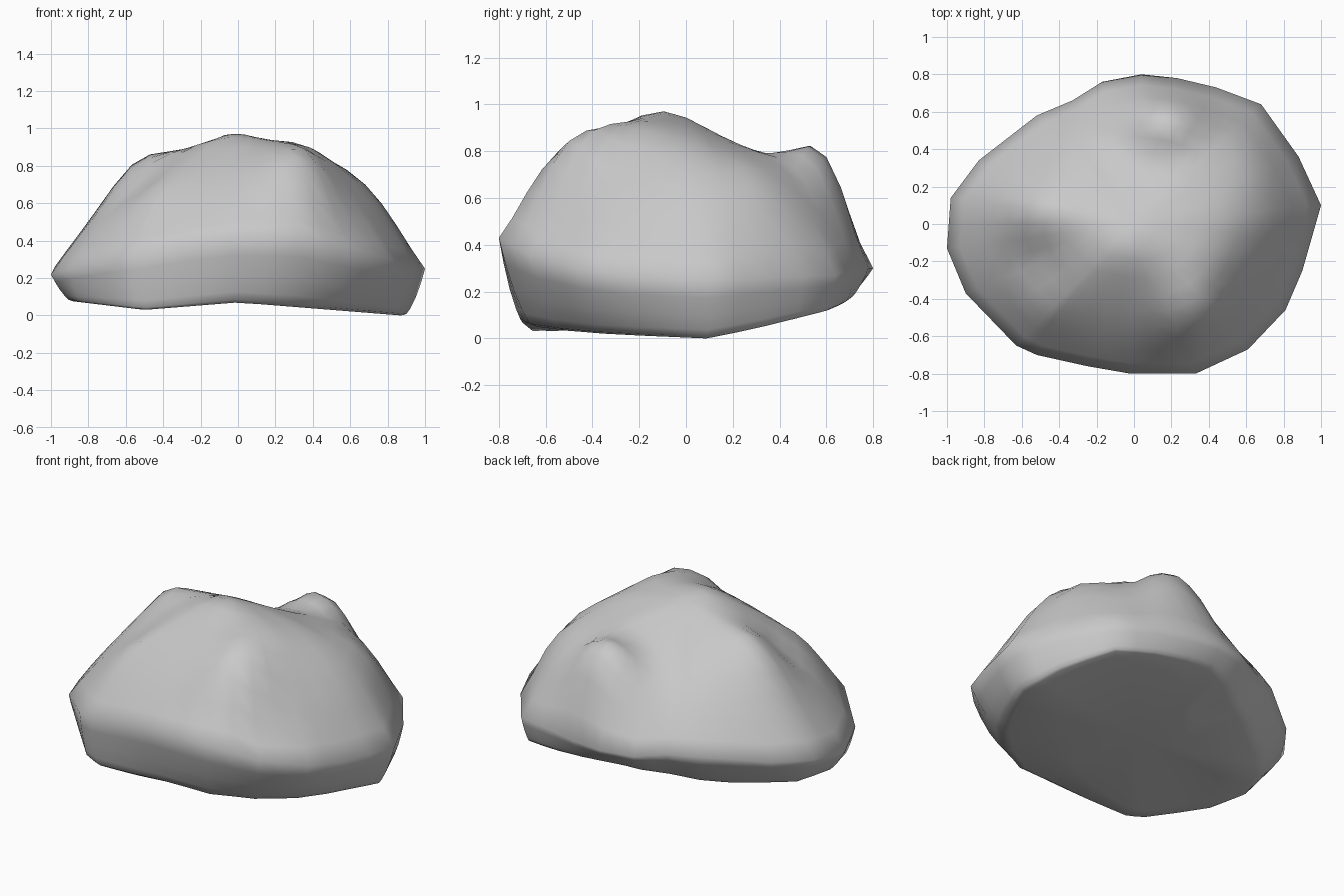
import bpy
import bmesh
import math
from mathutils import Vector

cube = bpy.data.objects.get("Cube")
if cube:
    bpy.data.objects.remove(cube, do_unlink=True)

# Widest outline of the boulder, counterclockwise
OUTLINE = [
    (1, .1, .25), (.88, .36, .26), (.68, .64, .27), (.44, .73, .3),
    (.23, .78, .3), (.04, .8, .3), (-.17, .76, .3), (-.33, .66, .32),
    (-.52, .58, .32), (-.83, .34, .28), (-.98, .14, .26), (-1, -.13, .22),
    (-.9, -.37, .25), (-.63, -.65, .32), (-.52, -.7, .34), (-.25, -.76, .4),
    (-.02, -.8, .43), (.33, -.8, .43), (.61, -.67, .36), (.81, -.46, .3),
    (.9, -.25, .27),
]

# Lumps and hollows: x, y, height, spread
LUMPS = [
    (.36, -.5, .15, .14), (.35, -.23, .05, .14), (.56, -.6, -.06, .1),
    (.08, .57, .13, .12), (.26, .59, .18, .13), (0, .33, -.1, .2),
    (-.03, -.13, .04, .11), (-.55, .09, .09, .13), (-.52, -.22, -.05, .1),
    (-.5, -.42, .04, .1), (.55, -.13, .06, .15), (.74, -.03, .04, .12),
    (.66, .33, .12, .16),
]
CROWN = .95
UPPER = [.12, .24, .36, .48, .58, .68, .77, .85, .93]
# Underside: share of the way in, share of the way down
LOWER = [(0, 0), (.2, .3), (.45, .6), (.72, .84), (.9, .96), (1.15, 1), (3, 1)]


def lumps(x, y):
    return sum(h * math.exp(-((x - a) ** 2 + (y - b) ** 2) / (2 * s * s))
               for a, b, h, s in LUMPS)


def top_point(p, t):
    x, y = p.x * t, p.y * t
    fade = min(1, (1 - t) * 6)
    z = p.z + (CROWN - p.z) * (1 - t * t) + lumps(x, y) * fade
    return Vector((x, y, z))


def base_height(x, y):
    return .07 - .08 * abs(x) + .2 * max(-x - .5, 0) + .2 * max(y - .1, 0)


def low_point(p, inward, drop):
    # The base is tucked in most at the front left and back right corners
    inset = .13 - .2 * p.x * p.y
    scale = 1 - max(inset, .05) * inward
    x, y = p.x * scale, p.y * scale
    return Vector((x, y, p.z + (base_height(x, y) - p.z) * drop))


# Stations around the outline, with midpoints
corners = [Vector(p) for p in OUTLINE]
stations = []
for i, p in enumerate(corners):
    stations += [p, p.lerp(corners[(i + 1) % len(corners)], .5)]
count = len(stations)

# Boulder surface: crown, rings down the sides, base
bm = bmesh.new()
crown = bm.verts.new((0, 0, CROWN + lumps(0, 0)))
rings = [[bm.verts.new(top_point(p, t)) for p in stations] for t in UPPER]
rings += [[bm.verts.new(low_point(p, k, d)) for p in stations] for k, d in LOWER]
base = bm.verts.new((0, 0, base_height(0, 0)))
for i in range(count):
    j = (i + 1) % count
    bm.faces.new((crown, rings[0][i], rings[0][j]))
    for a, b in zip(rings, rings[1:]):
        bm.faces.new((a[i], b[i], b[j], a[j]))
    bm.faces.new((base, rings[-1][j], rings[-1][i]))
bmesh.ops.recalc_face_normals(bm, faces=bm.faces)

# Rest on the ground
lowest = min(v.co.z for v in bm.verts)
bmesh.ops.translate(bm, verts=bm.verts, vec=(0, 0, -lowest))
mesh = bpy.data.meshes.new("boulder")
bm.to_mesh(mesh)
bm.free()
boulder = bpy.data.objects.new("boulder", mesh)
bpy.context.collection.objects.link(boulder)

# Stone colour
stone = bpy.data.materials.new("grey stone")
stone.use_nodes = True
colour = (.58, .58, .58, 1)
stone.diffuse_color = colour
stone.node_tree.nodes["Principled BSDF"].inputs["Base Color"].default_value = colour
mesh.materials.append(stone)

bpy.ops.object.select_all(action="DESELECT")
boulder.select_set(True)
bpy.context.view_layer.objects.active = boulder
bpy.ops.object.shade_smooth_by_angle(angle=math.radians(80))
